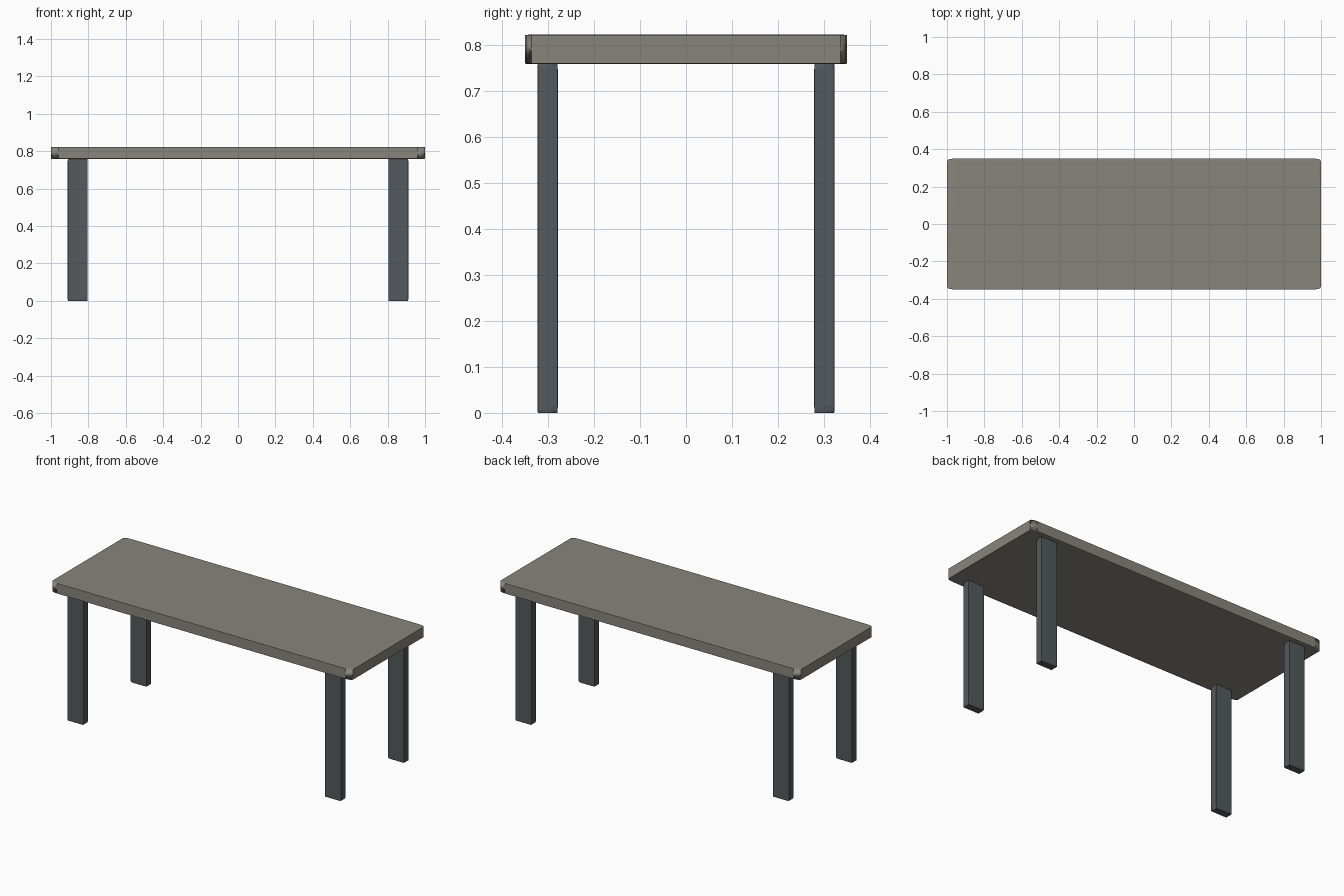
import bpy

cube = bpy.data.objects.get("Cube")
if cube:
    bpy.data.objects.remove(cube, do_unlink=True)


def material(name, color):
    mat = bpy.data.materials.new(name)
    mat.use_nodes = True
    mat.diffuse_color = color
    mat.node_tree.nodes["Principled BSDF"].inputs["Base Color"].default_value = color
    return mat


def rounded_box(name, center, size, mat):
    # Bevel is applied before scaling, so it stretches with each axis
    bpy.ops.mesh.primitive_cube_add(size=1, location=center)
    obj = bpy.context.object
    obj.name = obj.data.name = name
    obj.scale = size
    bevel = obj.modifiers.new("Soft edges", "BEVEL")
    bevel.width = 0.02
    bevel.segments = 3
    obj.data.materials.append(mat)
    bpy.ops.object.shade_smooth_by_angle(angle=0.6)
    return obj


wood = material("warm grey wood", (0.25, 0.235, 0.2, 1))
metal = material("dark slate metal", (0.085, 0.1, 0.11, 1))

# Tabletop
rounded_box("tabletop", (0, 0, 0.791), (2, 0.7, 0.064), wood)

# Four flat legs
for side, x in (("left", 0.857), ("right", -0.857)):
    for end, y in (("front", -0.301), ("back", 0.301)):
        rounded_box(f"{end}_{side}_leg", (x, y, 0.38), (0.107, 0.044, 0.76), metal)
